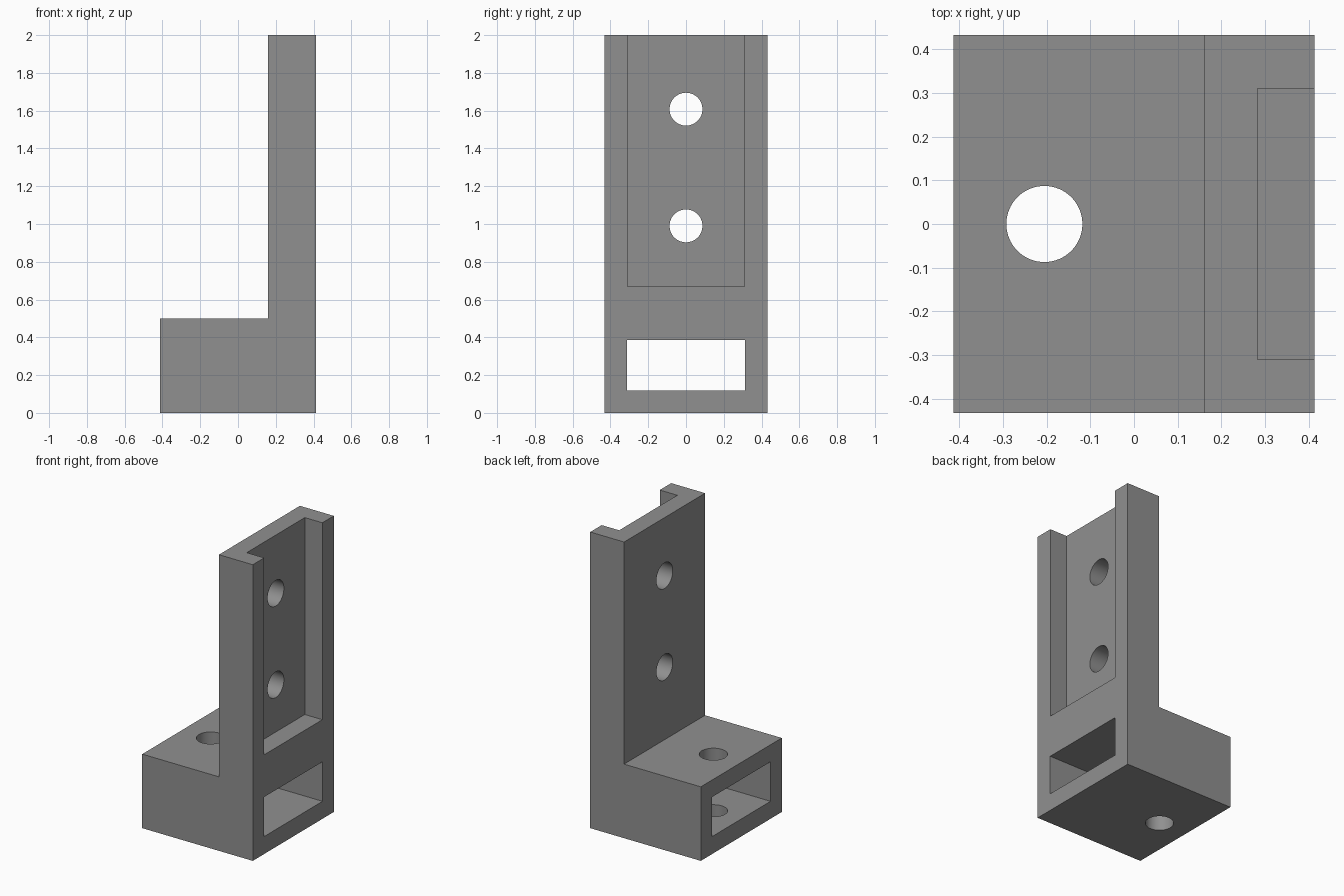
import bpy, bmesh, math
from mathutils import Matrix

if "Cube" in bpy.data.objects:
    bpy.data.objects.remove(bpy.data.objects["Cube"])

grey = bpy.data.materials.new("plain_grey")
grey.diffuse_color = (0.28, 0.28, 0.28, 1)
grey.use_nodes = True
grey.node_tree.nodes["Principled BSDF"].inputs["Base Color"].default_value = grey.diffuse_color


def finish(name, bm):
    bmesh.ops.recalc_face_normals(bm, faces=bm.faces)
    mesh = bpy.data.meshes.new(name)
    bm.to_mesh(mesh)
    bm.free()
    mesh.materials.append(grey)
    obj = bpy.data.objects.new(name, mesh)
    bpy.context.collection.objects.link(obj)
    return obj


def box(name, lo, hi):
    bm = bmesh.new()
    bmesh.ops.create_cube(bm, size=1)
    for v in bm.verts:
        v.co = [lo[i] + (v.co[i] + 0.5) * (hi[i] - lo[i]) for i in range(3)]
    return finish(name, bm)


def rod(name, centre, length, axis):
    bm = bmesh.new()
    turn = Matrix.Rotation(math.pi / 2, 4, 'Y') if axis == 'X' else Matrix()
    bmesh.ops.create_cone(bm, cap_ends=True, segments=64, radius1=0.087, radius2=0.087,
                          depth=length, matrix=Matrix.Translation(centre) @ turn)
    return finish(name, bm)


# L-shaped bracket body, extruded along y
profile = [(-0.413, 0), (0.413, 0), (0.413, 2), (0.16, 2), (0.16, 0.5), (-0.413, 0.5)]
bm = bmesh.new()
face = bm.faces.new([bm.verts.new((x, -0.432, z)) for x, z in profile])
ext = bmesh.ops.extrude_face_region(bm, geom=[face])
bmesh.ops.translate(bm, vec=(0, 0.864, 0),
                    verts=[g for g in ext["geom"] if isinstance(g, bmesh.types.BMVert)])
bracket = finish("bracket", bm)

# Channel, base slot, two wall holes and one base hole
cutters = [
    box("channel_cutter", (0.282, -0.31, 0.67), (0.6, 0.31, 2.2)),
    box("slot_cutter", (-0.6, -0.312, 0.118), (0.6, 0.312, 0.385)),
    rod("lower_wall_hole_cutter", (0.25, 0, 0.99), 0.6, 'X'),
    rod("upper_wall_hole_cutter", (0.25, 0, 1.608), 0.6, 'X'),
    rod("base_hole_cutter", (-0.205, 0, 0.25), 0.8, 'Z'),
]
bpy.context.view_layer.objects.active = bracket
bracket.select_set(True)
for cutter in cutters:
    mod = bracket.modifiers.new(cutter.name, 'BOOLEAN')
    mod.operation = 'DIFFERENCE'
    mod.solver = 'EXACT'
    mod.object = cutter
    bpy.ops.object.modifier_apply(modifier=mod.name)
for cutter in cutters:
    bpy.data.objects.remove(cutter)

# Smooth hole walls with crisp edges
bpy.ops.object.shade_smooth_by_angle(angle=math.radians(30))
